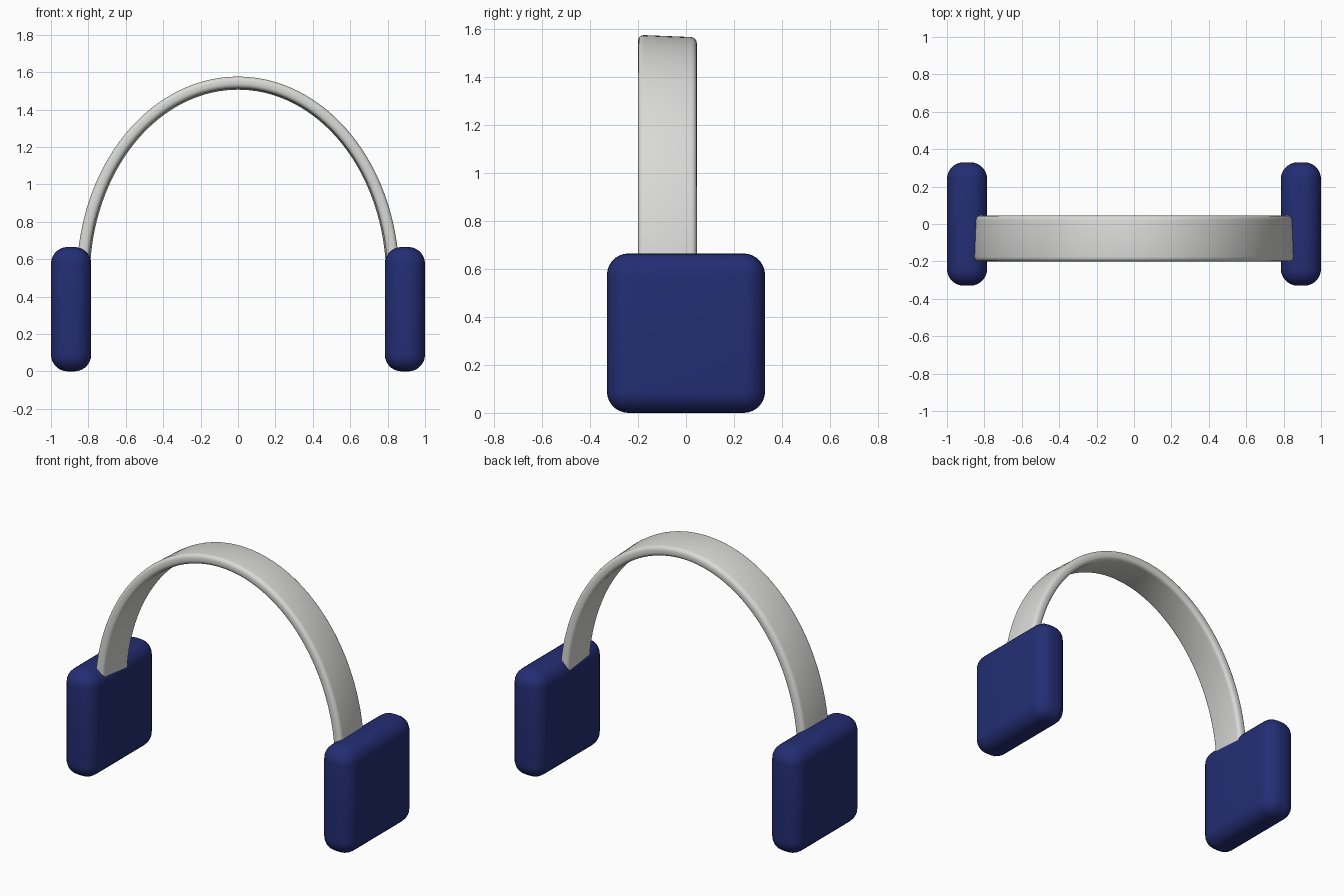
import bpy, bmesh, math

if "Cube" in bpy.data.objects:
    bpy.data.objects.remove(bpy.data.objects["Cube"])


def material(name, rgb):
    m = bpy.data.materials.new(name)
    m.diffuse_color = (*rgb, 1)
    m.use_nodes = True
    m.node_tree.nodes["Principled BSDF"].inputs["Base Color"].default_value = m.diffuse_color
    return m


navy = material("navy blue", (0.017, 0.027, 0.175))
grey = material("light grey", (0.70, 0.70, 0.69))


def finish(name, bm, mat):
    bmesh.ops.recalc_face_normals(bm, faces=bm.faces)
    me = bpy.data.meshes.new(name)
    bm.to_mesh(me)
    bm.free()
    me.materials.append(mat)
    ob = bpy.data.objects.new(name, me)
    bpy.context.collection.objects.link(ob)
    bpy.ops.object.select_all(action='DESELECT')
    ob.select_set(True)
    bpy.context.view_layer.objects.active = ob
    bpy.ops.object.shade_smooth_by_angle(angle=math.radians(40))
    return ob


# Ear pads: rounded square blocks on both sides
for side, label in ((-1, "left"), (1, "right")):
    bm = bmesh.new()
    bmesh.ops.create_cube(bm, size=1)
    for v in bm.verts:
        v.co.x = v.co.x * 0.215 + side * 0.8925
        v.co.y *= 0.66
        v.co.z = (v.co.z + 0.5) * 0.665
    bmesh.ops.bevel(bm, geom=list(bm.edges), offset=0.09, segments=7,
                    profile=0.5, affect='EDGES')
    finish(label + "_ear_pad", bm, navy)

# Headband: rounded strip section swept along a half ellipse
Y0, Y1, THICK, R = -0.20, 0.045, 0.062, 0.024
section = []   # (y, depth below the outer surface)
for cy, cd, start in ((Y1 - R, R, 270), (Y1 - R, THICK - R, 0),
                      (Y0 + R, THICK - R, 90), (Y0 + R, R, 180)):
    for k in range(5):
        a = math.radians(start + k * 22.5)
        section.append((cy + R * math.cos(a), cd + R * math.sin(a)))

A, B, CZ, STEPS = 0.863, 1.077, 0.50, 72
bm = bmesh.new()
rings = []
for i in range(STEPS + 1):
    t = math.pi * i / STEPS
    ring = []
    for y, d in section:
        # the back edge sits slightly lower than the front
        drop = d + 0.010 * (y - Y0) / (Y1 - Y0)
        ring.append(bm.verts.new(((A - drop) * math.cos(t), y,
                                  CZ + (B - drop) * math.sin(t))))
    rings.append(ring)
n = len(section)
for a, b in zip(rings, rings[1:]):
    for j in range(n):
        bm.faces.new((a[j], a[(j + 1) % n], b[(j + 1) % n], b[j]))
bm.faces.new(rings[0])
bm.faces.new(rings[-1])
finish("headband", bm, grey)
